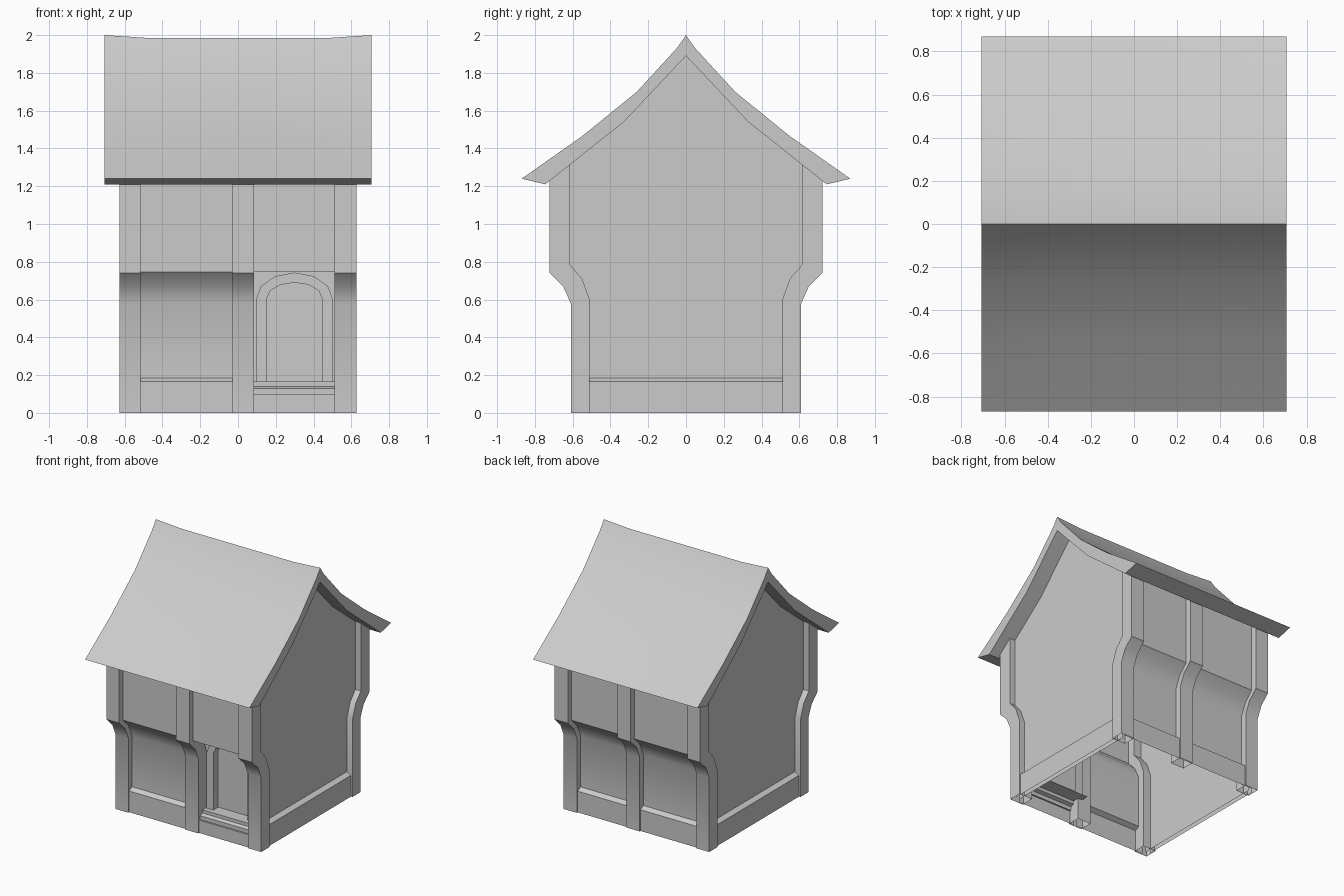
import bpy, bmesh, math
from mathutils import Matrix, Vector

cube = bpy.data.objects.get("Cube")
if cube:
    bpy.data.objects.remove(cube, do_unlink=True)

grey = bpy.data.materials.new("plain_grey")
grey.use_nodes = True
COLOR = (0.6, 0.6, 0.6, 1)
grey.diffuse_color = COLOR
grey.node_tree.nodes["Principled BSDF"].inputs["Base Color"].default_value = COLOR


def finish(name, bm, turn=0, solid=False):
    """Turn the mesh about z, shade it and link it as an object."""
    if solid:
        bmesh.ops.recalc_face_normals(bm, faces=bm.faces)
    bm.transform(Matrix.Rotation(math.radians(turn), 4, "Z"))
    mesh = bpy.data.meshes.new(name)
    bm.to_mesh(mesh)
    bm.free()
    mesh.materials.append(grey)
    obj = bpy.data.objects.new(name, mesh)
    bpy.context.collection.objects.link(obj)
    bpy.ops.object.select_all(action="DESELECT")
    obj.select_set(True)
    bpy.context.view_layer.objects.active = obj
    bpy.ops.object.shade_smooth_by_angle(angle=math.radians(31))
    return obj


def loft(name, rows, turn=0, loop=False, caps=False, skip_last=False):
    """Skin matching rows of points; optionally close and cap them."""
    bm = bmesh.new()
    vs = [[bm.verts.new(p) for p in row] for row in rows]
    n = len(rows[0])
    for a, b in zip(vs, vs[1:]):
        for i in range(n if loop and not skip_last else n - 1):
            j = (i + 1) % n
            bm.faces.new((a[i], b[i], b[j], a[j]))
    if caps:
        bm.faces.new(vs[0])
        bm.faces.new(vs[-1])
    return finish(name, bm, turn, caps)


def strip(name, profile, x0, x1, turn=0):
    """Sheet swept along x from (outward distance, height) points."""
    return loft(name, [[(x, -d, z) for d, z in profile] for x in (x0, x1)], turn)


def panel(name, points, out, turn=0):
    """Flat upright face at a given distance outward."""
    bm = bmesh.new()
    face = bm.faces.new([bm.verts.new((u, -out, z)) for u, z in points])
    face.normal_update()
    if face.normal.y > 0:
        face.normal_flip()
    return finish(name, bm, turn)


# Walls with a sloped plinth and a jettied upper storey
PLINTH = [(0.6, 0), (0.6, 0.165), (0.565, 0.185)]
JETTY = [(0.565, 0.585), (0.61, 0.68), (0.675, 0.745), (0.675, 1.28)]
GABLE_X = 0.58
strip("front_wall", PLINTH + JETTY, -GABLE_X, 0.03)
strip("back_wall", PLINTH + JETTY, -GABLE_X, GABLE_X, 180)
strip("wall_over_door", [(0.5, 0.745)] + JETTY[2:], 0.03, GABLE_X)

half = [(0.565, 0)] + JETTY + [(0.33, 1.56)]
outline = half + [(0, 1.91)] + [(-d, z) for d, z in reversed(half)]
for side, turn in (("left", 90), ("right", -90)):
    panel(side + "_gable_wall", outline, GABLE_X, turn)
    strip(side + "_plinth", [(0.615, 0), (0.615, 0.165), (GABLE_X, 0.185)],
          -0.56, 0.56, turn)

# Curved timber posts, open underneath
POST = [(0.61, 0), (0.61, 0.58), (0.65, 0.67), (0.722, 0.74), (0.722, 1.24),
        (0.615, 1.325), (0.615, 0.785), (0.55, 0.71), (0.51, 0.6), (0.51, 0)]
POST_X = {"right": (-0.627, -0.517), "middle": (-0.028, 0.086), "left": (0.512, 0.627)}
for end, turn in (("front", 0), ("back", 180)):
    for place, (x0, x1) in POST_X.items():
        if turn:
            x0, x1 = -x1, -x0
        loft(f"{end}_{place}_post", [[(x, -d, z) for d, z in POST] for x in (x0, x1)],
             turn, loop=True, caps=True, skip_last=True)

# Swept roof with a slightly sagging ridge
TOP = [(0.87, 1.24), (0.55, 1.465), (0.26, 1.7), (0.045, 1.935)]
UNDER = [(0.745, 1.21), (0.33, 1.54)]
upper = TOP + [(0, 2)] + [(-y, z) for y, z in reversed(TOP)]
lower = [(-y, z) for y, z in UNDER] + [(0, 1.89)] + UNDER[::-1]
rows = []
for x, sag in ((-0.707, 0), (-0.48, 0.015), (0.48, 0.015), (0.707, 0)):
    rows.append([(x, y, z - sag * (z - 1.24) / 0.76) for y, z in upper]
                + [(x, y, z) for y, z in lower])
loft("roof", rows, loop=True, caps=True)


# Arched doorway
def arch(radius, rise, spring, base=0.165, steps=6):
    mid = 0.299
    curve = [(mid + radius * math.cos(math.pi * i / steps),
              spring + rise * math.sin(math.pi * i / steps)) for i in range(steps + 1)]
    return [(mid + radius, base)] + curve + [(mid - radius, base)]


outer, inner = arch(0.205, 0.145, 0.598), arch(0.147, 0.085, 0.605)
panel("doorway_wall", [(0.05, 0.165), (0.05, 0.746), (0.54, 0.746), (0.54, 0.165)] + inner, 0.5)
loft("door_frame", [[(x, -d, z) for x, z in pts] for pts, d in
                    ((outer, 0.5), (outer, 0.52), (inner, 0.52), (inner, 0.46))])
panel("door", inner, 0.46)

# Door steps
strip("door_steps", [(0.6, 0), (0.6, 0.1), (0.588, 0.1), (0.588, 0.13), (0.56, 0.14),
                     (0.56, 0.165), (0.45, 0.165)], 0.05, 0.55)
